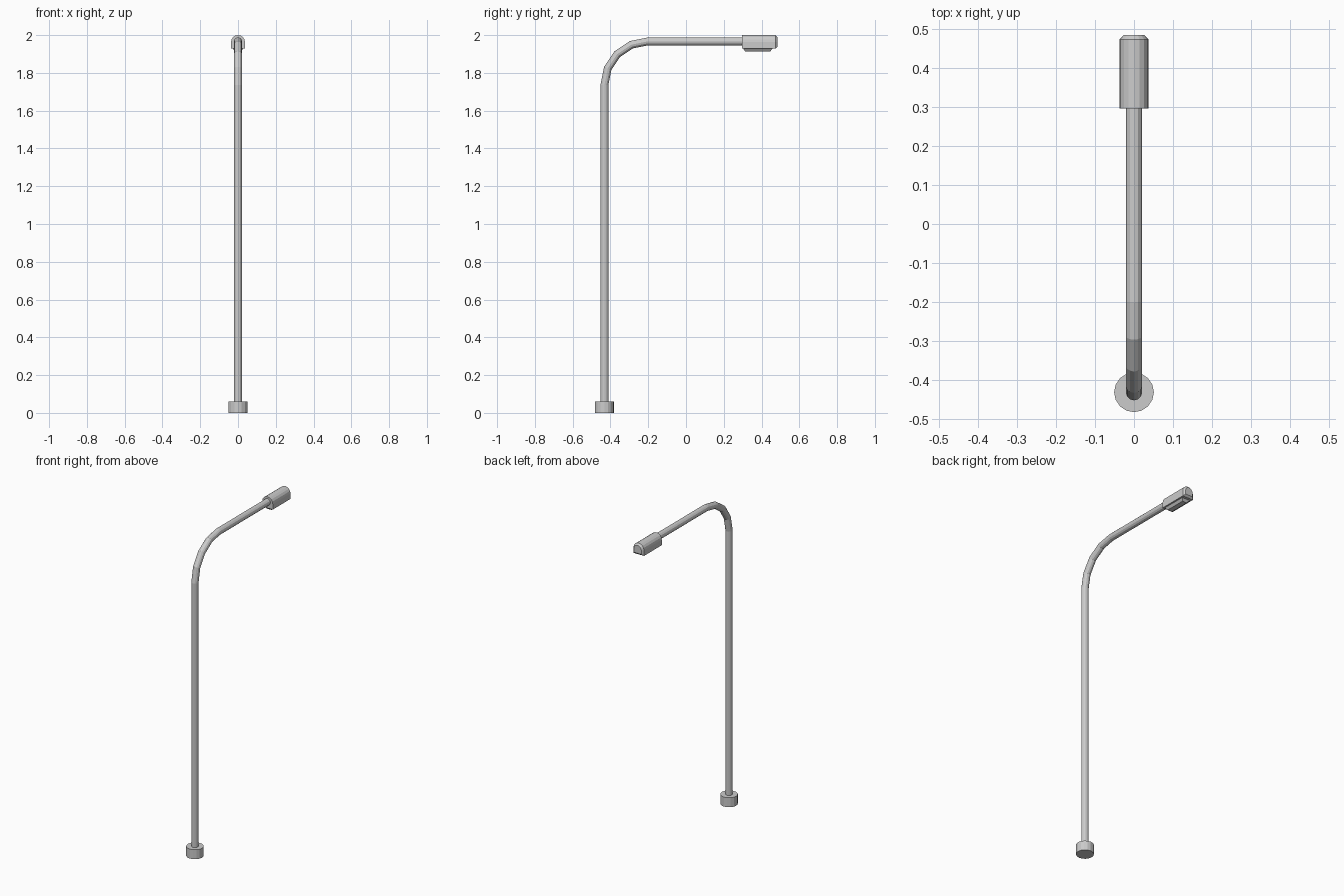
import bpy, bmesh, math
from mathutils import Vector

if "Cube" in bpy.data.objects:
    bpy.data.objects.remove(bpy.data.objects["Cube"])

POLE_Y, ARM_Z, R = -0.432, 1.967, 0.021


def loft(name, rings):
    """Skin a list of equal-length closed rings and cap both ends."""
    bm = bmesh.new()
    loops = [[bm.verts.new(p) for p in ring] for ring in rings]
    n = len(loops[0])
    for a, b in zip(loops, loops[1:]):
        for i in range(n):
            j = (i + 1) % n
            bm.faces.new((a[i], a[j], b[j], b[i]))
    bm.faces.new(loops[0])
    bm.faces.new(loops[-1])
    bmesh.ops.recalc_face_normals(bm, faces=bm.faces)
    me = bpy.data.meshes.new(name)
    bm.to_mesh(me)
    bm.free()
    ob = bpy.data.objects.new(name, me)
    bpy.context.collection.objects.link(ob)
    return ob


def tube_ring(y, z, ang, r, n):
    """Ring in the plane spanned by x and the outward direction at ang."""
    out = Vector((0, -math.cos(ang), math.sin(ang)))
    ring = []
    for i in range(n):
        t = 2 * math.pi * i / n
        ring.append(Vector((r * math.cos(t), y, z)) + out * r * math.sin(t))
    return ring


# Footing
loft("base", [tube_ring(POLE_Y, z, 0, 0.051, 16) for z in (0, 0.06)])

# Pole, quarter-turn bend and arm in one tube
BEND = 0.232
cy, cz = POLE_Y + BEND, ARM_Z - BEND
rings = [tube_ring(POLE_Y, 0.05, 0, R, 12)]
for k in range(5):
    a = math.pi / 2 * k / 4
    rings.append(tube_ring(cy - BEND * math.cos(a), cz + BEND * math.sin(a), a, R, 12))
rings.append(tube_ring(0.31, ARM_Z, math.pi / 2, R, 12))
loft("pole_and_arm", rings)

# Lamp head: arched top, flat underside, chamfered tip
HW, HZ, BOTTOM = 0.037, 1.963, 1.928


def head_ring(y, inset):
    r = HW - inset
    pts = [(r * math.cos(math.pi * i / 8), y, HZ + r * math.sin(math.pi * i / 8))
           for i in range(9)]
    return pts + [(-r, y, BOTTOM + inset), (r, y, BOTTOM + inset)]


loft("lamp_head", [head_ring(0.296, 0), head_ring(0.474, 0), head_ring(0.485, 0.011)])


# Tapered lens under the head
def lens_ring(z, inset):
    x, y0, y1 = 0.027 - inset, 0.303 + inset, 0.457 - inset
    return [(-x, y0, z), (x, y0, z), (x, y1, z), (-x, y1, z)]


loft("lens", [lens_ring(BOTTOM + 0.004, 0), lens_ring(BOTTOM, 0), lens_ring(1.913, 0.011)])
